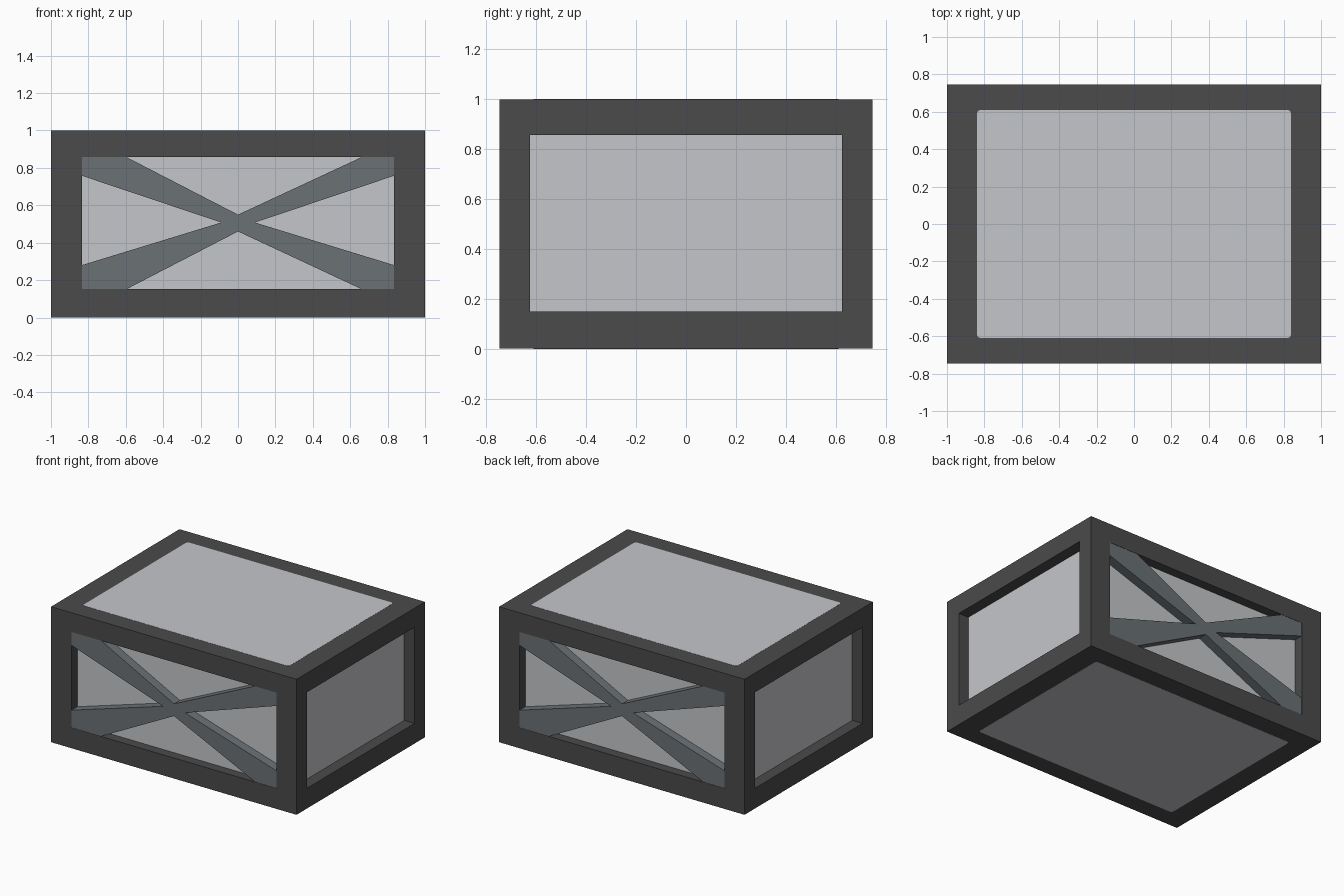
import bpy, bmesh, math
from mathutils import Matrix

if "Cube" in bpy.data.objects:
    bpy.data.objects.remove(bpy.data.objects["Cube"])

X, Y = 1.0, 0.747          # half sizes of the crate


def material(name, col):
    m = bpy.data.materials.new(name)
    m.diffuse_color = (*col, 1)
    m.use_nodes = True
    m.node_tree.nodes["Principled BSDF"].inputs["Base Color"].default_value = m.diffuse_color
    return m


dark = material("dark frame grey", (0.069, 0.069, 0.069))
light = material("light panel grey", (0.56, 0.565, 0.59))
steel = material("blue grey brace", (0.145, 0.165, 0.178))


def finish(name, bm, mat):
    bmesh.ops.recalc_face_normals(bm, faces=bm.faces)
    me = bpy.data.meshes.new(name)
    bm.to_mesh(me)
    bm.free()
    ob = bpy.data.objects.new(name, me)
    bpy.context.collection.objects.link(ob)
    me.materials.append(mat)
    return ob


def box(name, hx, hy, z0, z1, mat):
    bm = bmesh.new()
    bmesh.ops.create_cube(bm, size=1, matrix=Matrix.Translation((0, 0, (z0 + z1) / 2))
                          @ Matrix.Diagonal((2 * hx, 2 * hy, z1 - z0, 1)))
    return finish(name, bm, mat)


def prism(name, pts, to3d, depth, mat):
    bm = bmesh.new()
    f = bm.faces.new([bm.verts.new(to3d(*p)) for p in pts])
    ext = bmesh.ops.extrude_face_region(bm, geom=[f])
    verts = [v for v in ext["geom"] if isinstance(v, bmesh.types.BMVert)]
    bmesh.ops.translate(bm, verts=verts, vec=depth)
    return finish(name, bm, mat)


# Outer frame: solid box with an opening cut through along each axis
frame = box("frame", X, Y, 0.001, 0.999, dark)
cutters = [box("side_cutter", 2, 0.625, 0.15, 0.857, dark),
           box("front_cutter", 0.835, 2, 0.152, 0.857, dark),
           box("top_cutter", 0.82, 0.59, -1, 2, dark)]
bpy.context.view_layer.objects.active = frame
for c in cutters:
    c.hide_render = True
    mod = frame.modifiers.new("cut", 'BOOLEAN')
    mod.operation = 'DIFFERENCE'
    mod.solver = 'EXACT'
    mod.object = c
    bpy.ops.object.modifier_apply(modifier=mod.name)
for c in cutters:
    bpy.data.objects.remove(c)

# Inner container whose walls are the recessed panels
box("inner_container", 0.917, 0.677, 0.01, 0.99, light)

# Top and bottom panels with small rounded corners
r, px, py = 0.02, 0.84, 0.61
outline = []
for i, (sx, sy) in enumerate([(1, 1), (-1, 1), (-1, -1), (1, -1)]):
    for k in range(4):
        a = math.radians(90 * i + 30 * k)
        outline.append((sx * (px - r) + r * math.cos(a), sy * (py - r) + r * math.sin(a)))
for name, z, d in (("top_panel", 1.0, -0.008), ("bottom_panel", 0.0, 0.008)):
    prism(name, outline, lambda x, y, z=z: (x, y, z), (0, 0, d), light)

# Crossed braces on the front, turned half round for the back
cross = [(-0.835, 0.857), (-0.595, 0.857), (0, 0.55), (0.66, 0.857), (0.835, 0.857),
         (0.835, 0.758), (0.09, 0.508), (0.835, 0.28), (0.835, 0.152), (0.66, 0.152),
         (0, 0.46), (-0.595, 0.152), (-0.835, 0.152), (-0.835, 0.28),
         (-0.09, 0.508), (-0.835, 0.758)]
for name, s in (("front_brace", 1), ("back_brace", -1)):
    prism(name, cross, lambda x, z, s=s: (s * x, -s * (Y - 0.002), z), (0, s * 0.072, 0), steel)
